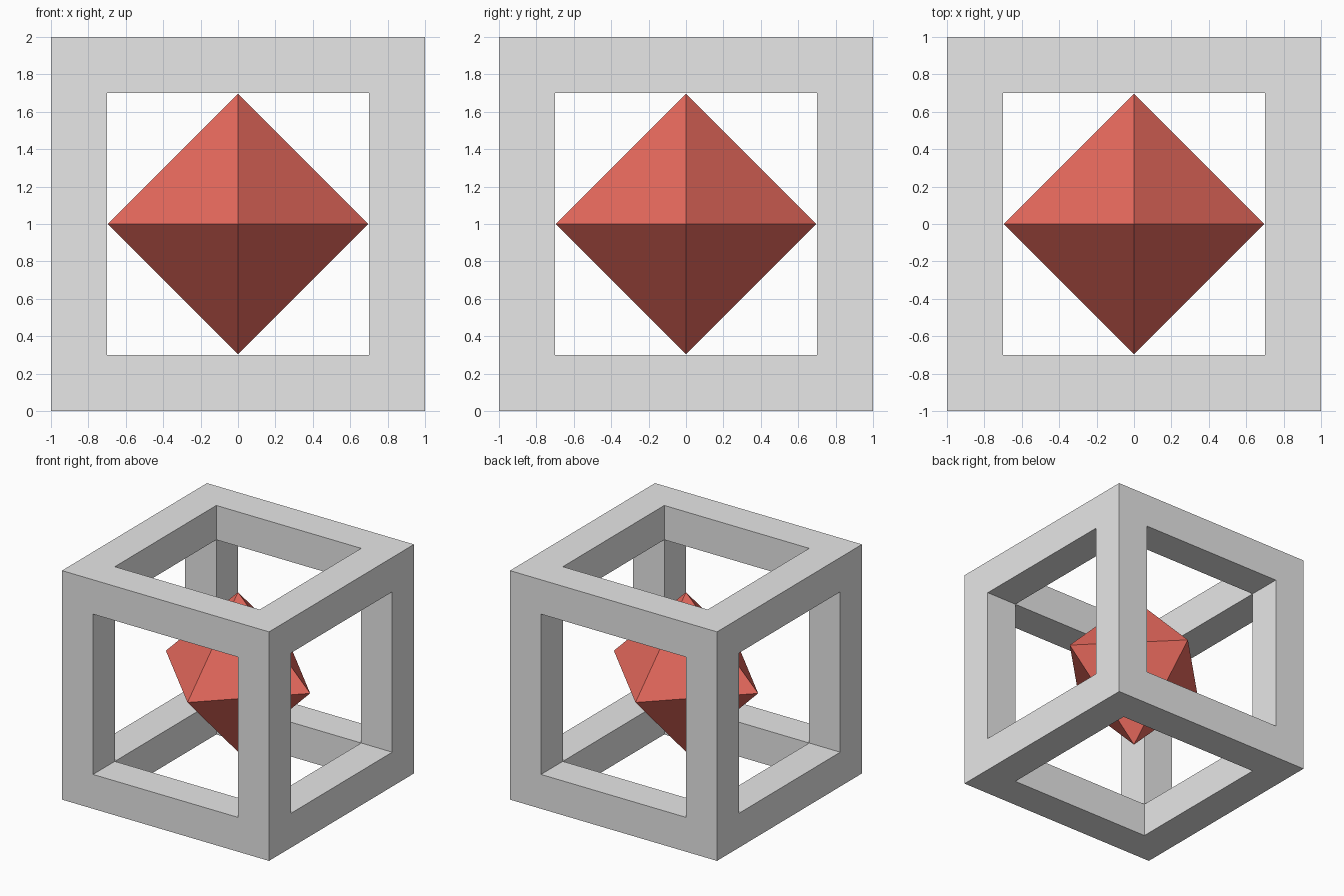
import bpy, bmesh
from mathutils import Vector

if "Cube" in bpy.data.objects:
    bpy.data.objects.remove(bpy.data.objects["Cube"])

CENTRE = Vector((0, 0, 1))
BAR = 0.3        # thickness of the frame bars
RADIUS = 0.697   # octahedron centre to tip


def material(name, rgb):
    m = bpy.data.materials.new(name)
    m.diffuse_color = (*rgb, 1)
    m.use_nodes = True
    m.node_tree.nodes["Principled BSDF"].inputs["Base Color"].default_value = m.diffuse_color
    return m


def finish(name, bm, mat):
    bmesh.ops.recalc_face_normals(bm, faces=bm.faces[:])
    mesh = bpy.data.meshes.new(name)
    bm.to_mesh(mesh)
    bm.free()
    mesh.materials.append(mat)
    obj = bpy.data.objects.new(name, mesh)
    obj.location = CENTRE
    bpy.context.collection.objects.link(obj)
    return obj


# Cube frame: inset every side, push the panels in by one bar and open them
bm = bmesh.new()
bmesh.ops.create_cube(bm, size=2)
panels = bm.faces[:]
bmesh.ops.inset_individual(bm, faces=panels, thickness=BAR, use_even_offset=True)
normals = [f.normal.copy() for f in panels]
for panel, n in zip(panels, normals):
    cap = bmesh.ops.extrude_discrete_faces(bm, faces=[panel])["faces"][0]
    bmesh.ops.translate(bm, verts=cap.verts[:], vec=-n * BAR)
    bmesh.ops.delete(bm, geom=[cap], context='FACES_ONLY')
bmesh.ops.remove_doubles(bm, verts=bm.verts[:], dist=0.001)
finish("cube_frame", bm, material("light grey", (0.8, 0.8, 0.8)))

# Octahedron floating in the middle of the frame
bm = bmesh.new()
for axis in range(3):
    for sign in (-1, 1):
        p = Vector((0, 0, 0))
        p[axis] = sign * RADIUS
        bm.verts.new(p)
bmesh.ops.convex_hull(bm, input=bm.verts[:])
finish("octahedron_core", bm, material("red", (0.8, 0.142, 0.11)))
